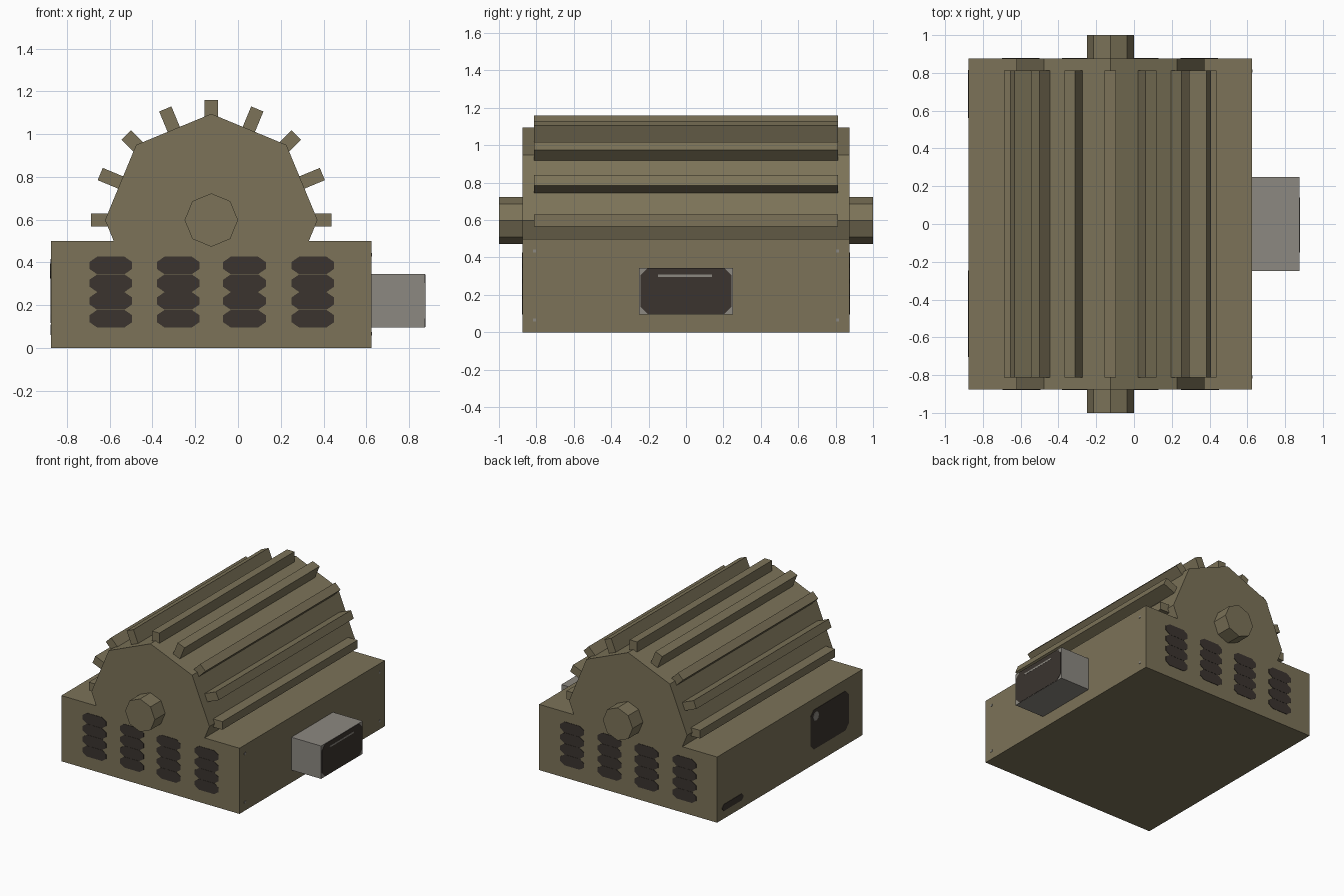
import bpy, bmesh, math
from mathutils import Vector

if "Cube" in bpy.data.objects:
    bpy.data.objects.remove(bpy.data.objects["Cube"])


def material(name, r, g, b):
    m = bpy.data.materials.new(name)
    m.diffuse_color = (r, g, b, 1)
    m.use_nodes = True
    m.node_tree.nodes["Principled BSDF"].inputs["Base Color"].default_value = m.diffuse_color
    return m


OLIVE = material("olive metal", 0.200, 0.170, 0.098)
GREY = material("grey metal", 0.262, 0.247, 0.220)
DARK = material("dark opening", 0.043, 0.034, 0.028)


def prisms(name, outlines, u, v, origin, depth, mat):
    """Extrude 2D outlines, drawn along axes u and v, outwards by a depth along u x v."""
    u, v, origin = Vector(u), Vector(v), Vector(origin)
    n = u.cross(v) * depth
    bm = bmesh.new()
    for pts in outlines:
        low = [bm.verts.new(origin + u * a + v * b) for a, b in pts]
        high = [bm.verts.new(p.co + n) for p in low]
        bm.faces.new(low[::-1])
        bm.faces.new(high)
        for i in range(len(pts)):
            j = (i + 1) % len(pts)
            bm.faces.new((low[i], low[j], high[j], high[i]))
    bmesh.ops.recalc_face_normals(bm, faces=bm.faces)
    me = bpy.data.meshes.new(name)
    bm.to_mesh(me)
    bm.free()
    me.materials.append(mat)
    ob = bpy.data.objects.new(name, me)
    bpy.context.collection.objects.link(ob)
    return ob


def rect(a0, a1, b0, b1):
    return [(a0, b0), (a1, b0), (a1, b1), (a0, b1)]


def cut_rect(a0, a1, b0, b1, c, d):
    """Rectangle with corners cut by c across and d up."""
    return [(a0 + c, b0), (a1 - c, b0), (a1, b0 + d), (a1, b1 - d),
            (a1 - c, b1), (a0 + c, b1), (a0, b1 - d), (a0, b0 + d)]


def ring(r, n=8):
    return [(r * math.cos(2 * math.pi * i / n), r * math.sin(2 * math.pi * i / n)) for i in range(n)]


X, Y, Z = (1, 0, 0), (0, 1, 0), (0, 0, 1)
CX, CZ = -0.125, 0.5975
SKIN = 0.003

# Base housing, drum and shaft (X x Z points towards the front)
prisms("base", [rect(-0.875, 0.625, 0, 0.5)], X, Z, (0, 0.875, 0), 1.75, OLIVE)
prisms("drum", [ring(0.497)], X, Z, (CX, 0.875, CZ), 1.75, OLIVE)
prisms("shaft", [ring(0.125)], X, Z, (CX, 1, CZ), 2, OLIVE)

# Cooling fins fanned round the upper half of the drum
for i in range(9):
    a = math.radians(22.5 * i)
    prisms(f"fin_{i + 1}", [rect(0.40, 0.5625, -0.031, 0.031)],
           (math.cos(a), 0, math.sin(a)), (-math.sin(a), 0, math.cos(a)),
           (CX, 0.8125, CZ), 1.625, OLIVE)

# Side outlet with a dark mouth and a light streak
prisms("outlet", [rect(-0.25, 0.25, 0.095, 0.345)], Y, Z, (0.60, 0, 0), 0.275, GREY)
prisms("outlet_mouth", [cut_rect(-0.244, 0.244, 0.097, 0.343, 0.04, 0.04)], Y, Z,
       (0.875, 0, 0), 0.002, DARK)
prisms("outlet_streak", [rect(-0.15, 0.14, 0.296, 0.308)], Y, Z, (0.876, 0, 0), 0.002, GREY)

# Vent columns on the front and the back
vents = [cut_rect(cx - 0.1, cx + 0.1, z - 0.041, z + 0.041, 0.036, 0.025)
         for cx in (-0.47, -0.155, 0.155, 0.475) for z in (0.136, 0.219, 0.302, 0.385)]
prisms("front_vents", vents, X, Z, (CX, -0.875, 0), SKIN, DARK)
prisms("back_vents", vents, (-1, 0, 0), Z, (CX, 0.875, 0), SKIN, DARK)

# Left side hatch, its knob and a low slot
LEFT = (0, -1, 0)
prisms("left_hatch", [cut_rect(0.245, 0.705, 0.115, 0.415, 0.04, 0.04)], LEFT, Z,
       (-0.875, 0, 0), SKIN, DARK)
prisms("hatch_knob", [ring(0.035)], LEFT, Z, (-0.877, -0.31, 0.36), 0.002, GREY)
prisms("left_slot", [cut_rect(-0.815, -0.56, 0.06, 0.11, 0.02, 0.02)], LEFT, Z,
       (-0.875, 0, 0), SKIN, DARK)

# Small rivets at the corners of the right side
prisms("rivets", [rect(y - 0.008, y + 0.008, z - 0.008, z + 0.008)
                  for y in (-0.81, 0.81) for z in (0.065, 0.435)],
       Y, Z, (0.625, 0, 0), SKIN, GREY)
